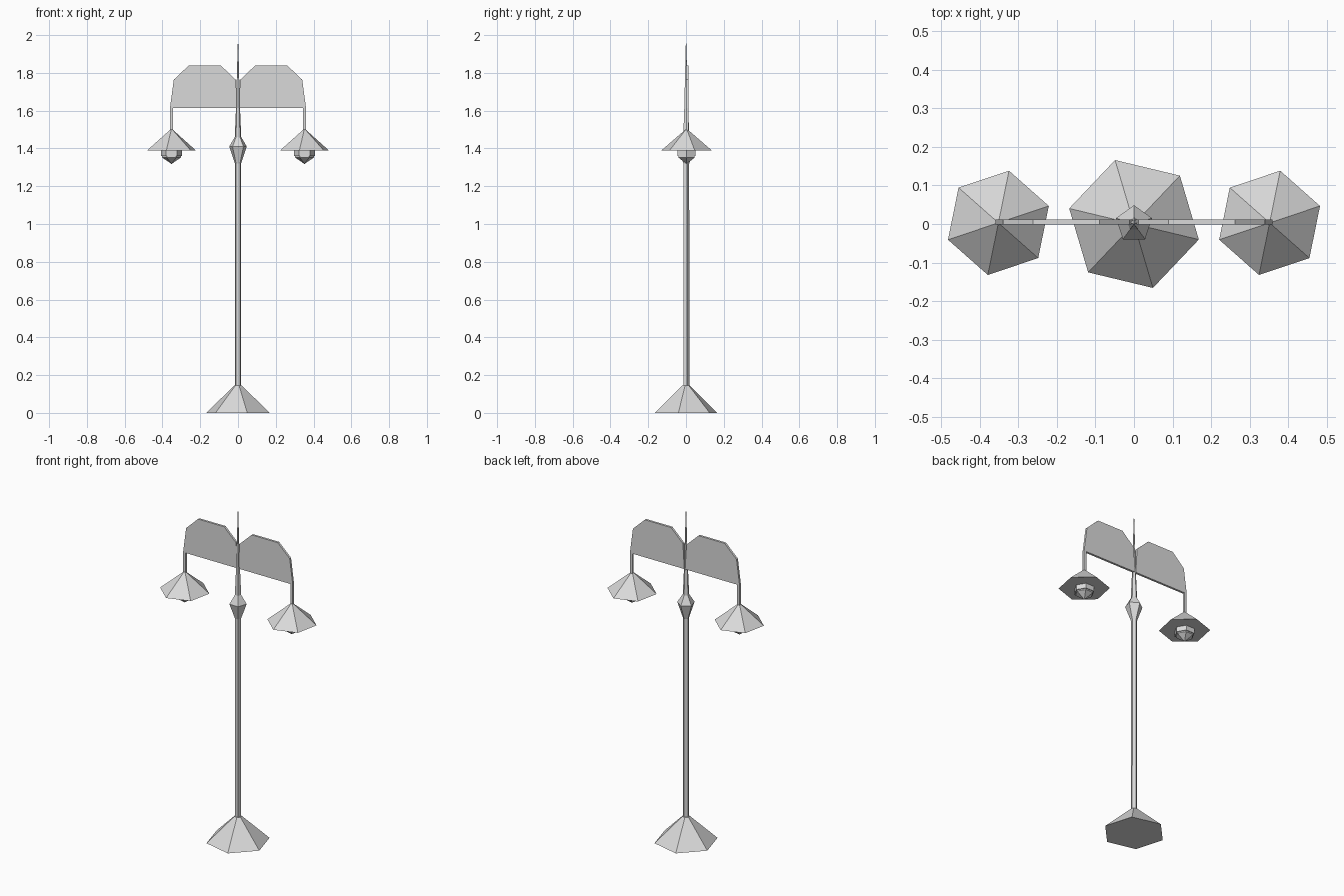
import bpy, bmesh
from math import cos, sin, radians, tau

cube = bpy.data.objects.get("Cube")
if cube:
    bpy.data.objects.remove(cube, do_unlink=True)

# One plain grey metal throughout
grey = bpy.data.materials.new("grey metal")
grey.use_nodes = True
colour = (0.7, 0.7, 0.7, 1)
grey.diffuse_color = colour
grey.node_tree.nodes["Principled BSDF"].inputs["Base Color"].default_value = colour


def finish(name, bm):
    bmesh.ops.recalc_face_normals(bm, faces=bm.faces)
    mesh = bpy.data.meshes.new(name)
    bm.to_mesh(mesh)
    bm.free()
    mesh.materials.append(grey)
    obj = bpy.data.objects.new(name, mesh)
    bpy.context.collection.objects.link(obj)
    return obj


def lathe(name, profile, sides, start, x=0, y=0):
    """Faceted closed turning from (radius, height) pairs; radius 0 makes a point."""
    bm = bmesh.new()
    rings = []
    for r, z in profile:
        if r == 0:
            rings.append([bm.verts.new((x, y, z))] * sides)
        else:
            angles = [radians(start) + tau * i / sides for i in range(sides)]
            rings.append([bm.verts.new((x + r * cos(a), y + r * sin(a), z)) for a in angles])
    for low, high in zip(rings, rings[1:]):
        for i in range(sides):
            j = (i + 1) % sides
            corners = list(dict.fromkeys([low[i], low[j], high[j], high[i]]))
            bm.faces.new(corners)
    for (r, z), ring in ((profile[0], rings[0]), (profile[-1], rings[-1])):
        if r:
            bm.faces.new(ring)
    return finish(name, bm)


def plate(name, outline, y0, y1):
    """Flat panel from an (x, z) outline, given thickness along y."""
    bm = bmesh.new()
    face = bm.faces.new([bm.verts.new((x, y0, z)) for x, z in outline])
    new = bmesh.ops.extrude_face_region(bm, geom=[face])["geom"]
    verts = [v for v in new if isinstance(v, bmesh.types.BMVert)]
    bmesh.ops.translate(bm, verts=verts, vec=(0, y1 - y0, 0))
    return finish(name, bm)


# Foot, and post with collar and spire
lathe("base", [(0.173, 0), (0.02, 0.145)], 6, -13.5)
lathe("post", [(0.018, 0.13), (0.017, 1.32), (0.049, 1.41), (0.018, 1.46),
               (0.011, 1.62), (0.006, 1.8), (0, 2)], 5, 90)

# Arched panel, hanging rod, hood and bulb on each side
wing = [(0.003, 1.615), (0.36, 1.615), (0.34, 1.764),
        (0.262, 1.838), (0.09, 1.838), (0.012, 1.764)]
for side, s in (("left", 1), ("right", -1)):
    cx = 0.352 * s
    plate(side + "_arm_panel", [(x * s, z) for x, z in wing], -0.001, 0.012)
    rod = [(cx - 0.008, 1.48), (cx + 0.008, 1.48), (cx + 0.008, 1.615), (cx - 0.008, 1.615)]
    plate(side + "_rod", rod, -0.001, 0.012)
    lathe(side + "_hood", [(0.138, 1.388), (0.006, 1.5)], 6, 18.5, cx, 0.003)
    lathe(side + "_bulb_collar", [(0.056, 1.359), (0.056, 1.39)], 6, 0, cx, 0.003)
    lathe(side + "_bulb", [(0, 1.318), (0.05, 1.352), (0.05, 1.362)], 6, 0, cx, 0.003)
